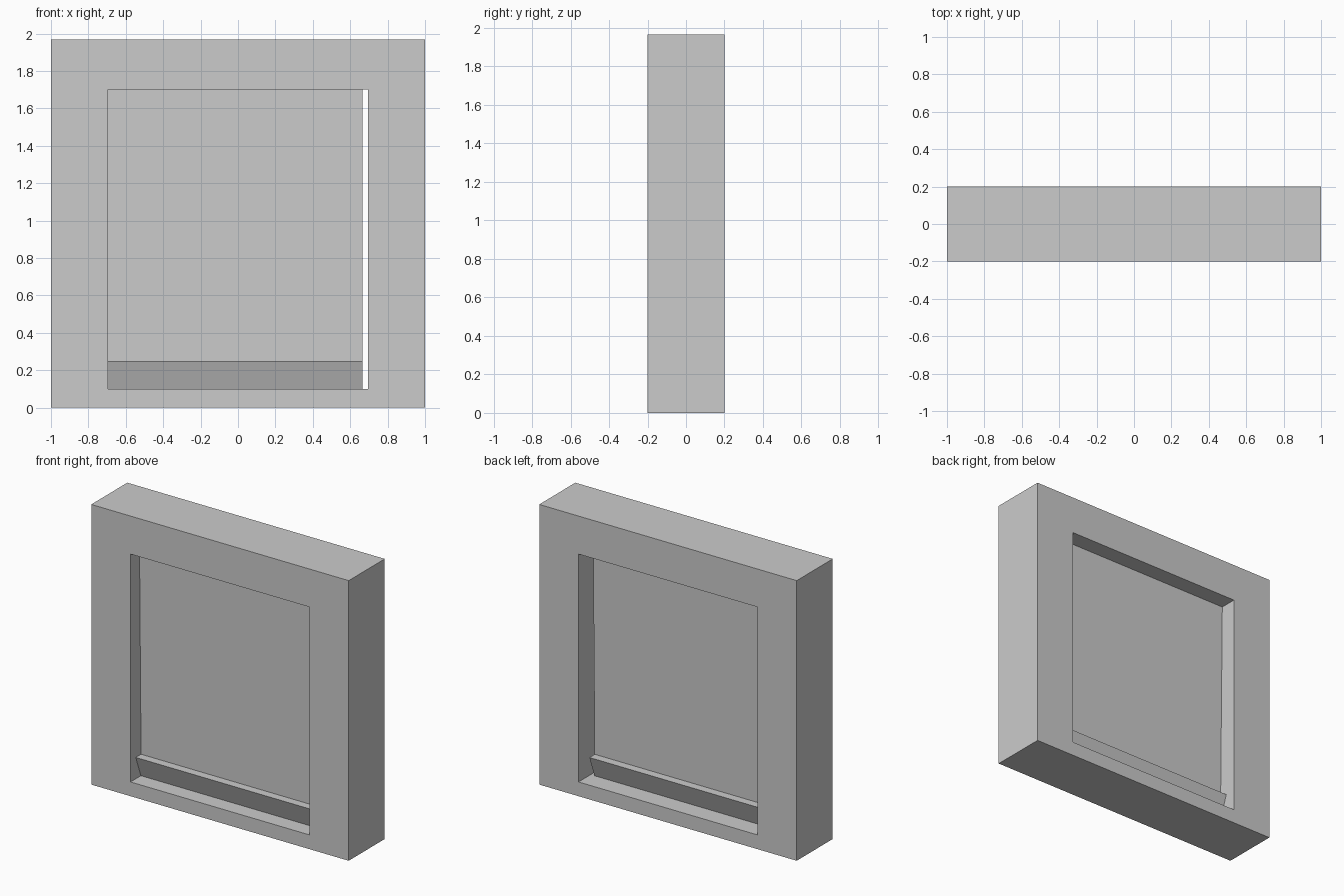
import bpy, bmesh

if "Cube" in bpy.data.objects:
    bpy.data.objects.remove(bpy.data.objects["Cube"])


def extrude_profile(name, pts, offset):
    """Make a closed prism from a 3D outline and an offset vector."""
    bm = bmesh.new()
    face = bm.faces.new([bm.verts.new(p) for p in pts])
    res = bmesh.ops.extrude_face_region(bm, geom=[face])
    verts = [g for g in res["geom"] if isinstance(g, bmesh.types.BMVert)]
    bmesh.ops.translate(bm, verts=verts, vec=offset)
    bmesh.ops.recalc_face_normals(bm, faces=bm.faces)
    me = bpy.data.meshes.new(name)
    bm.to_mesh(me)
    bm.free()
    obj = bpy.data.objects.new(name, me)
    bpy.context.collection.objects.link(obj)
    return obj


# Surrounding door frame: a rectangular ring, extruded through its depth
outer = [(-1, 0), (1, 0), (1, 1.967), (-1, 1.967)]
inner = [(-0.695, 0.1), (0.695, 0.1), (0.695, 1.7), (-0.695, 1.7)]
bm = bmesh.new()
rings = [[bm.verts.new((x, y, z)) for x, z in loop]
         for y in (-0.2, 0.2) for loop in (outer, inner)]
for a, b in ((0, 1), (2, 3), (0, 2), (1, 3)):
    for i in range(4):
        j = (i + 1) % 4
        bm.faces.new((rings[a][i], rings[a][j], rings[b][j], rings[b][i]))
bmesh.ops.recalc_face_normals(bm, faces=bm.faces)
mesh = bpy.data.meshes.new("door_frame")
bm.to_mesh(mesh)
bm.free()
bpy.context.collection.objects.link(bpy.data.objects.new("door_frame", mesh))

# Door leaf: tapered panel with an undercut kick rail along both faces,
# leaving a narrow gap on the right
mid = -0.01
half = [(0.075, 0.1), (0.132, 0.25), (0.073, 0.25), (0.09, 1.7)]
profile = [(mid - d, z) for d, z in half] + [(mid + d, z) for d, z in reversed(half)]
extrude_profile("door_leaf", [(-0.695, y, z) for y, z in profile], (1.36, 0, 0))
